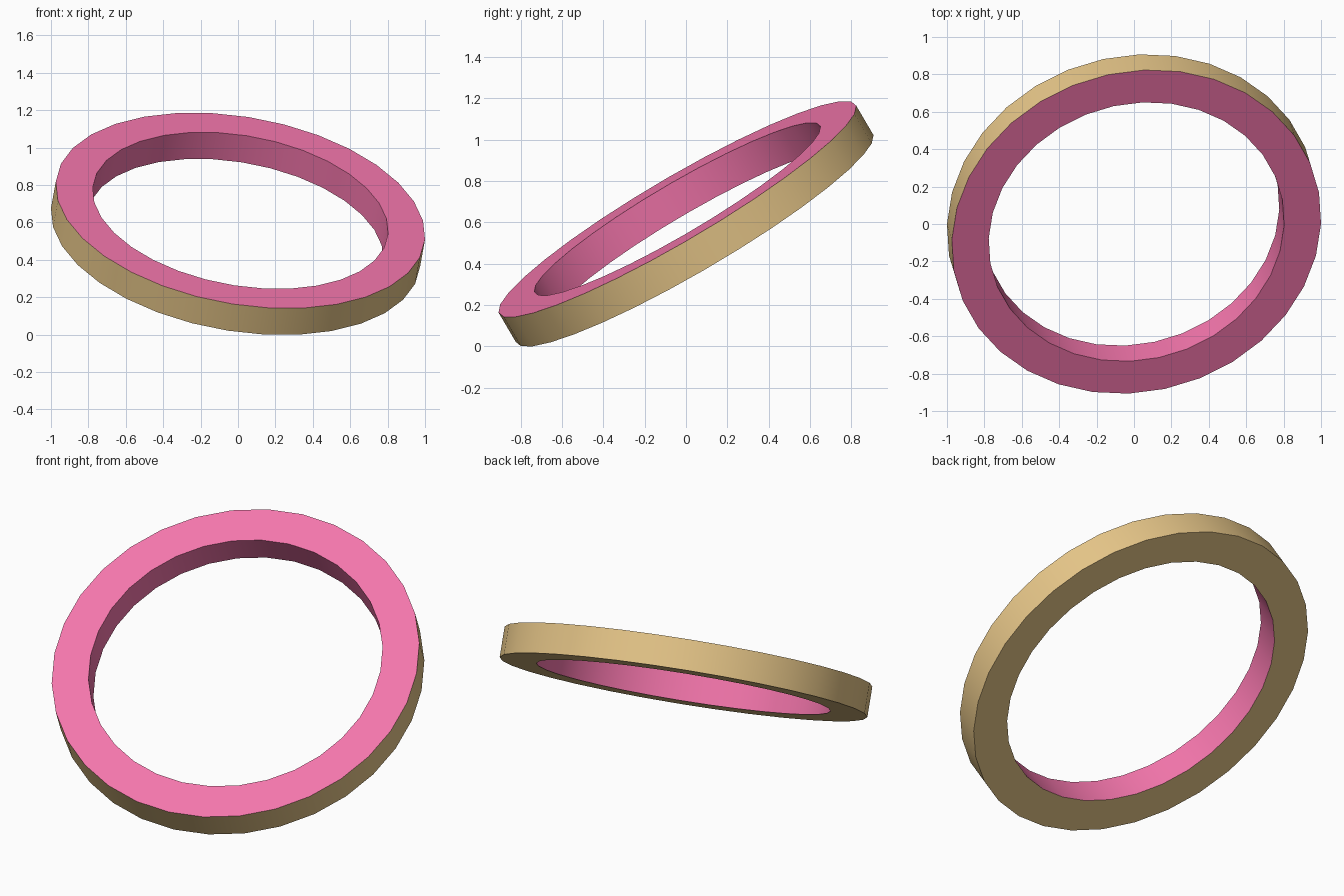
import bpy, bmesh, math
from mathutils import Vector

if "Cube" in bpy.data.objects:
    bpy.data.objects.remove(bpy.data.objects["Cube"])

SEGMENTS = 32
OUTER, INNER, THICK = 1.0, 0.8, 0.167


def material(name, color):
    mat = bpy.data.materials.new(name)
    mat.diffuse_color = color
    mat.use_nodes = True
    mat.node_tree.nodes["Principled BSDF"].inputs["Base Color"].default_value = mat.diffuse_color
    return mat


# Rectangular cross-section (radius, height), with a material for the face after each corner
profile = [(OUTER, -THICK / 2), (OUTER, THICK / 2), (INNER, THICK / 2), (INNER, -THICK / 2)]
TAN, PINK = 0, 1
face_mats = [TAN, PINK, PINK, TAN]  # outer wall, upper face, inner wall, lower face

# Sweep the section round the ring
bm = bmesh.new()
rings = []
for i in range(SEGMENTS):
    a = 2 * math.pi * i / SEGMENTS
    rings.append([bm.verts.new((r * math.cos(a), r * math.sin(a), h)) for r, h in profile])
for i in range(SEGMENTS):
    here, there = rings[i], rings[(i + 1) % SEGMENTS]
    for k in range(4):
        n = (k + 1) % 4
        face = bm.faces.new((here[k], there[k], there[n], here[n]))
        face.material_index = face_mats[k]

# Tip the ring towards the front right and rest it on the ground
axis = Vector((0.155, -0.5, 0.852)).normalized()
tilt = Vector((0, 0, 1)).rotation_difference(axis).to_matrix().to_4x4()
bm.transform(tilt)
low = min(v.co.z for v in bm.verts)
bmesh.ops.translate(bm, verts=bm.verts, vec=(0, 0, -low))
bmesh.ops.recalc_face_normals(bm, faces=bm.faces)

mesh = bpy.data.meshes.new("tilted_ring")
bm.to_mesh(mesh)
bm.free()
mesh.materials.append(material("tan", (0.80, 0.57, 0.25, 1)))
mesh.materials.append(material("pink", (0.90, 0.18, 0.41, 1)))
ring = bpy.data.objects.new("tilted_ring", mesh)
bpy.context.collection.objects.link(ring)

# Smooth walls, crisp rims
bpy.context.view_layer.objects.active = ring
ring.select_set(True)
bpy.ops.object.shade_smooth_by_angle(angle=math.radians(30))
